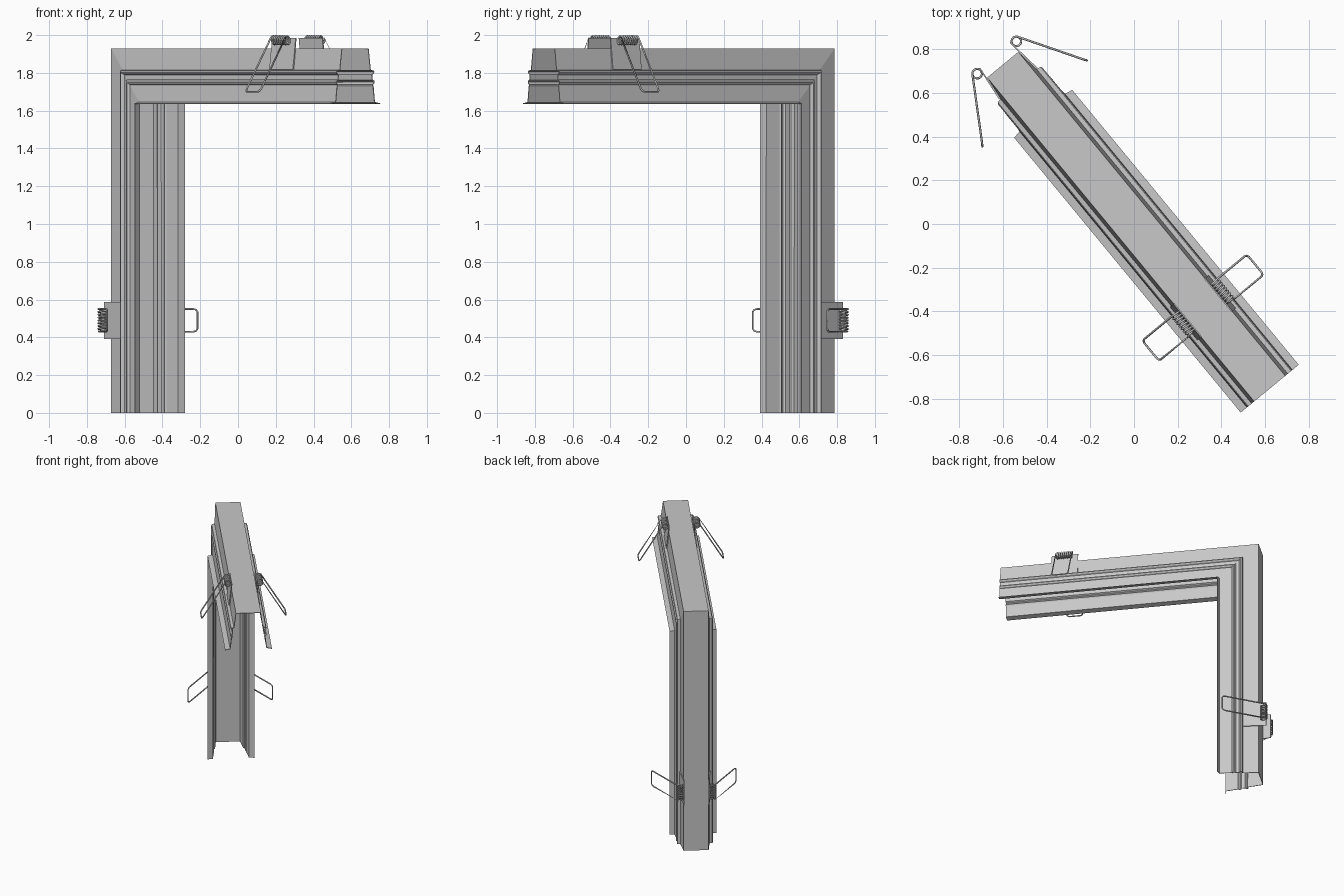
import bpy, bmesh, math
from mathutils import Vector

cube = bpy.data.objects.get("Cube")
if cube:
    bpy.data.objects.remove(cube, do_unlink=True)


def make_material(name, grey):
    mat = bpy.data.materials.new(name)
    mat.use_nodes = True
    colour = (grey, grey, grey, 1)
    mat.diffuse_color = colour
    mat.node_tree.nodes["Principled BSDF"].inputs["Base Color"].default_value = colour
    return mat


metal = make_material("light grey metal", 0.58)

# Arm plane is turned in plan: U runs along the top arm, V across it
ANGLE = math.radians(-50.5)
U = Vector((math.cos(ANGLE), math.sin(ANGLE), 0))
V = Vector((-math.sin(ANGLE), math.cos(ANGLE), 0))
CORNER, TOP, LENGTH = -0.944, 1.93, 1.92


def place(arm, s, v, d):
    """s = distance from the corner, v = across, d = depth below the web."""
    if arm == "top":
        return U * (CORNER + s) + V * v + Vector((0, 0, TOP - d))
    return U * (CORNER + d) + V * v + Vector((0, 0, TOP - s))


def add_mesh(name, bm):
    mesh = bpy.data.meshes.new(name)
    bm.to_mesh(mesh)
    bm.free()
    mesh.materials.append(metal)
    obj = bpy.data.objects.new(name, mesh)
    bpy.context.collection.objects.link(obj)
    return obj


# Channel: ribbed U section with outward lips, swept round a mitred corner
half = [(0.092, 0), (0.107, 0.114), (0.127, 0.118), (0.132, 0.126),
        (0.127, 0.134), (0.117, 0.140), (0.119, 0.165), (0.131, 0.172),
        (0.133, 0.180), (0.129, 0.188), (0.121, 0.193), (0.126, 0.200),
        (0.135, 0.284), (0.172, 0.291)]
section = [(-v, d) for v, d in reversed(half)] + half
bm = bmesh.new()
rings = [
    [bm.verts.new(place("upright", TOP, v, d)) for v, d in section],
    [bm.verts.new(place("top", d, v, d)) for v, d in section],
    [bm.verts.new(place("top", LENGTH, v, d)) for v, d in section],
]
for a, b in zip(rings, rings[1:]):
    for i in range(len(section) - 1):
        bm.faces.new((a[i], b[i], b[i + 1], a[i + 1]))
channel = add_mesh("corner_channel", bm)
wall = channel.modifiers.new("sheet thickness", "SOLIDIFY")
wall.thickness = 0.005
wall.offset = -1


# Bracket: thin plate lying on the side wall and rising past the web
def bracket(arm, side, s):
    bm = bmesh.new()
    outline = [(0.088, -0.056), (0.094, -0.056), (0.114, 0.113), (0.106, 0.113)]
    ends = [[bm.verts.new(place(arm, s + e, side * v, d)) for v, d in outline]
            for e in (-0.098, 0.098)]
    bm.faces.new(ends[0])
    bm.faces.new(ends[1])
    for i in range(4):
        j = (i + 1) % 4
        bm.faces.new((ends[0][i], ends[0][j], ends[1][j], ends[1][i]))
    bmesh.ops.recalc_face_normals(bm, faces=bm.faces)
    add_mesh(f"{arm}_bracket_{'back' if side > 0 else 'front'}", bm)


# Spring: coil along the arm joined to a rounded wire loop
def spring(arm, side, s):
    turns, steps, radius, w = 8, 14, 0.022, 0.06
    path = []
    for i in range(turns * steps + 1):
        t = i / (turns * steps)
        a = math.radians(35) + t * turns * math.tau
        path.append((s - w + 2 * w * t,
                     0.116 + radius * math.cos(a),
                     -0.043 - radius * math.sin(a)))
    path += [(s + w, 0.298, 0.212), (s + w * 0.93, 0.306, 0.224),
             (s + w * 0.75, 0.310, 0.230), (s - w * 0.75, 0.310, 0.230),
             (s - w * 0.93, 0.306, 0.224), (s - w, 0.298, 0.212)]
    name = f"{arm}_spring_{'back' if side > 0 else 'front'}"
    curve = bpy.data.curves.new(name, "CURVE")
    curve.dimensions = "3D"
    curve.bevel_depth = 0.005
    curve.bevel_resolution = 1
    spline = curve.splines.new("POLY")
    spline.points.add(len(path) - 1)
    for point, (ps, v, d) in zip(spline.points, path):
        point.co = (*place(arm, ps, side * v, d), 1)
    spline.use_cyclic_u = True
    curve.materials.append(metal)
    bpy.context.collection.objects.link(bpy.data.objects.new(name, curve))


for arm in ("top", "upright"):
    for side in (-1, 1):
        bracket(arm, side, 1.44)
        spring(arm, side, 1.44)
